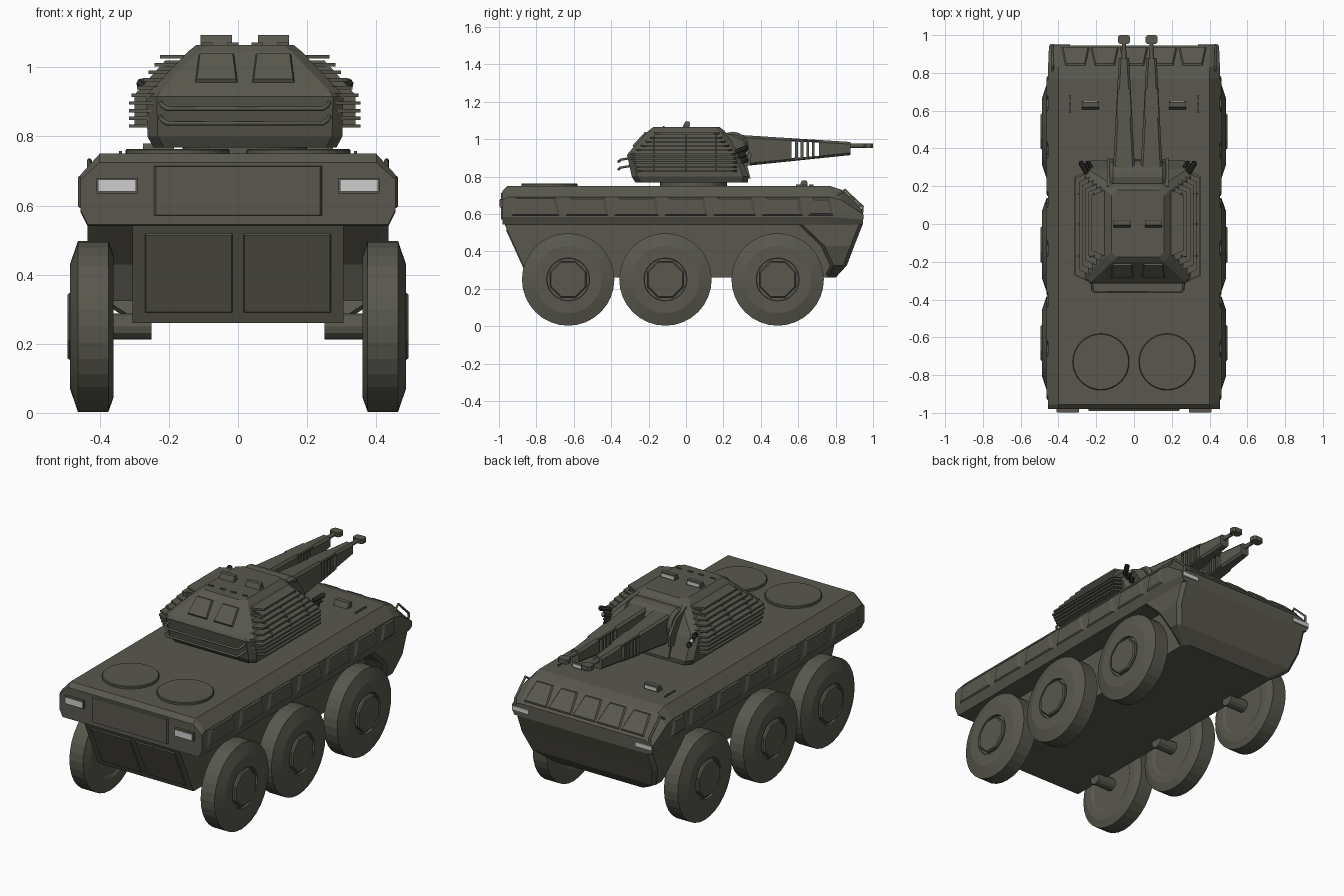
import bpy, bmesh
from math import cos, sin, pi
from mathutils import Vector

if "Cube" in bpy.data.objects:
    bpy.data.objects.remove(bpy.data.objects["Cube"])


def material(name, color):
    m = bpy.data.materials.new(name)
    m.use_nodes = True
    m.diffuse_color = (*color, 1)
    m.node_tree.nodes["Principled BSDF"].inputs["Base Color"].default_value = (*color, 1)
    return m


OLIVE = material("olive drab", (0.1, 0.097, 0.076))
LAMP = material("lamp grey", (0.62, 0.62, 0.62))
DARK = material("dark metal", (0.03, 0.03, 0.026))
SIDES = ((-1, "right"), (1, "left"))
TX = 0.02  # turret centre line


def loft(name, rings, mat=OLIVE):
    """Skin a row of equal-length point rings and cap both ends."""
    bm = bmesh.new()
    rows = [[bm.verts.new(p) for p in ring] for ring in rings]
    n = len(rows[0])
    for a, b in zip(rows, rows[1:]):
        for i in range(n):
            j = (i + 1) % n
            bm.faces.new((a[i], a[j], b[j], b[i]))
    bm.faces.new(rows[0])
    bm.faces.new(rows[-1])
    bmesh.ops.recalc_face_normals(bm, faces=bm.faces)
    mesh = bpy.data.meshes.new(name)
    bm.to_mesh(mesh)
    bm.free()
    mesh.materials.append(mat)
    ob = bpy.data.objects.new(name, mesh)
    bpy.context.collection.objects.link(ob)
    return ob


def rect_z(x0, x1, y0, y1, z, c=0.0):
    """Horizontal rectangle with cut corners."""
    if not c:
        return [(x0, y0, z), (x1, y0, z), (x1, y1, z), (x0, y1, z)]
    return [(x0 + c, y0, z), (x1 - c, y0, z), (x1, y0 + c, z), (x1, y1 - c, z),
            (x1 - c, y1, z), (x0 + c, y1, z), (x0, y1 - c, z), (x0, y0 + c, z)]


def box(name, x0, x1, y0, y1, z0, z1, mat=OLIVE):
    return loft(name, [rect_z(x0, x1, y0, y1, z) for z in (z0, z1)], mat)


def tube(name, start, end, radii, n=12, mat=OLIVE, phase=0.0):
    """Turned part along a line; radii is a list of (fraction, radius)."""
    a, b = Vector(start), Vector(end)
    q = (b - a).to_track_quat('Z', 'Y')
    rings = [[a.lerp(b, t) + q @ Vector((r * cos(2 * pi * i / n + phase), r * sin(2 * pi * i / n + phase), 0))
              for i in range(n)] for t, r in radii]
    return loft(name, rings, mat)


def rod(name, points, r):
    """Bent round bar through a few points."""
    cu = bpy.data.curves.new(name, 'CURVE')
    cu.dimensions = '3D'
    cu.bevel_depth, cu.bevel_resolution, cu.use_fill_caps = r, 1, True
    sp = cu.splines.new('POLY')
    sp.points.add(len(points) - 1)
    for p, co in zip(sp.points, points):
        p.co = (*co, 1)
    cu.materials.append(OLIVE)
    ob = bpy.data.objects.new(name, cu)
    bpy.context.collection.objects.link(ob)


def plate(name, corners, normal, h, inset=0.012):
    """Raised plate with sloping edges on four coplanar corners."""
    pts = [Vector(c) for c in corners]
    n = Vector(normal).normalized() * h
    mid = sum(pts, Vector()) / len(pts)
    top = [p + n + (mid - p).normalized() * inset for p in pts]
    return loft(name, [[p - n * 0.3 for p in pts], top])


# Upper hull: cross-section carried from the tail to the sloping nose
def section(y, half):
    return [(x, y, z) for x, z in half] + [(-x, y, z) for x, z in reversed(half)]


full = [(0.435, 0.54), (0.455, 0.585), (0.455, 0.69), (0.40, 0.75)]
loft("upper_hull", [
    section(-0.98, [(0.435, 0.545), (0.455, 0.585), (0.455, 0.675), (0.40, 0.725)]),
    section(-0.955, full), section(0.77, full),
    section(0.83, [(0.435, 0.54), (0.455, 0.58), (0.455, 0.675), (0.40, 0.73)]),
    section(0.945, [(0.435, 0.545), (0.45, 0.57), (0.45, 0.60), (0.40, 0.62)])])

# Lower hull tub and the wide nose ahead of the front wheels
tub = [(-0.97, 0.545), (-0.84, 0.26), (0.76, 0.26), (0.93, 0.545)]
loft("hull_tub", [[(x, y, z) for y, z in tub] for x in (-0.305, 0.305)])
loft("nose_lower", [rect_z(-w, w, y0, y1, z, 0.02) for w, y0, y1, z in
                    ((0.435, 0.60, 0.945, 0.545), (0.435, 0.72, 0.90, 0.43),
                     (0.40, 0.77, 0.86, 0.325), (0.30, 0.74, 0.80, 0.26))])

# Raised armour panels along the flanks and across the nose slope
edges = [-0.95, -0.66, -0.40, -0.13, 0.13, 0.39, 0.64, 0.80]
for s, side in SIDES:
    for a, b in zip(edges, edges[1:]):
        x = s * 0.455
        plate(f"{side}_flank_panel", [(x, a + .01, .59), (x, b - .01, .59), (x, b - .03, .69), (x, a + .03, .69)],
              (s, 0, 0), 0.008, 0.02)
for i in range(5):
    x0 = -0.385 + i * 0.155
    x1 = x0 + 0.15
    plate("nose_panel", [(x0, .935, .63), (x1, .935, .63), (x1 - .02, .838, .722), (x0 + .02, .838, .722)],
          (0, 0.11, 0.115), 0.008)

# Rear panel, lower rear doors and engine hatches
plate("rear_panel", [(-.245, -.98, .57), (.245, -.98, .57), (.245, -.98, .715), (-.245, -.98, .715)],
      (0, -1, 0), 0.01, 0.008)
for s, side in SIDES:
    rear = [(s * x, -0.97 + (0.545 - z) * 0.456, z) for x, z in ((.015, .29), (.27, .29), (.27, .52), (.015, .52))]
    plate(f"{side}_rear_door", rear, (0, -0.285, -0.13), 0.006, 0.006)
    tube(f"{side}_engine_hatch", (s * .175, -.73, .745), (s * .175, -.73, .764), [(0, .15), (.8, .15), (1, .146)], 32)
    # Lights at both ends
    xs = sorted((s * 0.29, s * 0.41))
    box(f"{side}_tail_lamp_frame", xs[0], xs[1], -0.995, -0.97, 0.635, 0.68)
    box(f"{side}_tail_lamp", xs[0] + .005, xs[1] - .005, -1.0, -0.99, 0.64, 0.675, LAMP)
    xs = sorted((s * 0.34, s * 0.445))
    box(f"{side}_head_lamp", xs[0], xs[1], 0.925, 0.952, 0.572, 0.597, LAMP)
    rod(f"{side}_lamp_guard", [(s * .43, .81, .70), (s * .43, .85, .73), (s * .43, .945, .64), (s * .43, .94, .59)], 0.007)
    # Driver periscopes and deck clips
    xs = sorted((s * 0.185, s * 0.275))
    loft(f"{side}_driver_periscope", [rect_z(xs[0], xs[1], .605, .65, .745), rect_z(xs[0], xs[1], .62, .645, .78)])
    box(f"{side}_periscope_glass", xs[0] + .008, xs[1] - .008, .644, .65, .755, .772, LAMP)
    for y in (0.6, 0.635, 0.67):
        box(f"{side}_deck_clip", s * .34 - .004, s * .34 + .004, y - .012, y + .012, .745, .758)

# Six wheels with eight-sided hubs and axles
for s, side in SIDES:
    for y, place in ((-0.63, "rear"), (-0.11, "middle"), (0.49, "front")):
        name = f"{side}_{place}"
        c = lambda x: (s * x, y, 0.25)
        tube(name + "_tyre", c(.36), c(.486),
             [(.06, .12), (.06, .15), (0, .165), (0, .205), (.12, .247), (.82, .247), (1, .18), (1, .115), (.9, .113)], 32)
        tube(name + "_hub", c(.40), c(.494), [(0, .105), (.93, .105), (1, .098)], 8, OLIVE, pi / 8)
        tube(name + "_axle", c(.25), c(.38), [(0, .037), (1, .037)], 12)

# Turret shell on its ring
tube("turret_ring", (TX, 0.04, 0.74), (TX, 0.04, 0.79), [(0, .18), (1, .18)], 32)
shell = [(0.265, -0.27, 0.33, 0.768), (0.282, -0.29, 0.335, 0.80), (0.285, -0.315, 0.29, 0.915),
         (0.275, -0.305, 0.28, 0.93), (0.165, -0.20, 0.205, 1.045), (0.14, -0.175, 0.18, 1.065)]
loft("turret_shell", [rect_z(TX - w, TX + w, a, b, z, 0.03) for w, a, b, z in shell])

# Slat armour: thin shelves that follow the shell on both flanks
for i in range(10):
    z = 0.83 + i * 0.0222
    up = max(0, (z - 0.91) / 0.12)
    reach = 0.335 - 0.09 * up
    y0 = -0.31 + 0.14 * up if up else -0.27 - (z - 0.83) * 0.5
    y1 = 0.28 - 0.10 * up
    for s, side in SIDES:
        inner, outer = TX + s * (reach - 0.07), TX + s * reach
        ring = lambda h: [(inner, y0, h), (outer, y0 + .03, h), (outer, y1 - .03, h), (inner, y1, h)]
        loft(f"{side}_turret_slat", [ring(z - 0.005), ring(z + 0.005)])
for s, side in SIDES:
    for y in (-0.17, 0.0, 0.16):
        xs = [TX + s * d for d in (0.27, 0.32, 0.32, 0.23, 0.18)]
        pts = list(zip(xs, (0.83, 0.83, 0.92, 1.02, 1.02)))
        loft(f"{side}_slat_bracket", [[(x, yy, z) for x, z in pts] for yy in (y - .005, y + .005)])

# Turret rear hatches, roof sights and hand rails
for s, side in SIDES:
    x0, x1 = TX + s * 0.02, TX + s * 0.145
    slope = lambda z: -0.305 + (z - 0.93) * 0.913
    plate(f"{side}_turret_hatch", [(x0, slope(.955), .955), (x1, slope(.955), .955), (x1 - s * .01, slope(1.037), 1.037),
                                   (x0 + s * .01, slope(1.037), 1.037)], (0, -0.115, 0.105), 0.01, 0.008)
    xs = sorted((TX + s * 0.038, TX + s * 0.128))
    loft(f"{side}_roof_sight", [rect_z(xs[0], xs[1], -.02, .02, 1.06), rect_z(xs[0], xs[1], -.005, .018, 1.094)])
    box(f"{side}_sight_glass", xs[0] + .008, xs[1] - .008, .016, .022, 1.07, 1.088, LAMP)
    for d in (0.035, 0.11):
        box(f"{side}_roof_rib", TX + s * d - .016, TX + s * d + .016, -.122, -.115, 1.06, 1.071)
for z in (0.838, 0.88):
    rod("turret_rear_rail", [(TX - .245, -.29, z + .02), (TX - .24, -.35, z + .01), (TX - .225, -.36, z),
                             (TX + .225, -.36, z), (TX + .24, -.35, z + .01), (TX + .245, -.29, z + .02)], 0.007)

# Mantlet and smoke launchers
tube("mantlet_drum", (TX - .15, .25, .955), (TX + .15, .25, .955), [(0, .07), (.06, .085), (.94, .085), (1, .07)], 16)
loft("mantlet_apron", [rect_z(TX - .15, TX + .15, .15, .345, .79), rect_z(TX - .15, TX + .15, .15, .31, .93)])
for s, side in SIDES:
    x = TX + s * 0.155
    loft(f"{side}_mantlet_cheek", [[(x + d, y, z) for y, z in ((.18, .85), (.345, .86), (.35, .92), (.29, 1.0), (.20, 1.04))]
                                   for d in (-.008, .008)])
    for i in range(3):
        a = Vector((TX + s * (0.235 + i * 0.018), 0.27, 0.87 + i * 0.032))
        d = Vector((s * 0.03, 0.055, 0.02))
        tube(f"{side}_smoke_tube", a, a + d, [(0, .013), (1, .015)], 8, DARK)
        tube(f"{side}_smoke_cap", a + d, a + d * 1.1, [(0, .011), (1, .009)], 8, LAMP if i == 1 else DARK)

# Twin tapering guns with open cooling slots


def gun_ring(x, y, low=0.0, high=1.0):
    t = (y - 0.25) / 0.63
    w, z0, z1 = 0.06 - 0.033 * t, 0.85 + 0.065 * t, 1.025 - 0.04 * t
    h = z1 - z0
    z0, z1 = z0 + low * h, z0 + high * h
    c = min(0.012, (z1 - z0) * 0.3)
    return [(x - w, y, z0 + c), (x - w + c, y, z0), (x + w - c, y, z0), (x + w, y, z0 + c),
            (x + w, y, z1 - c), (x + w - c, y, z1), (x - w + c, y, z1), (x - w, y, z1 - c)]


for s, side in SIDES:
    x = TX + s * 0.073
    parts = [("breech", .22, .565, 0, 1), ("jacket", .71, .88, 0, 1),
             ("lower_strip", .56, .715, 0, .14), ("upper_strip", .56, .715, .86, 1)]
    parts += [("slot_rib", .583 + i * .03, .598 + i * .03, 0, 1) for i in range(4)]
    for part, y0, y1, low, high in parts:
        loft(f"{side}_gun_{part}", [gun_ring(x, y0, low, high), gun_ring(x, y1, low, high)])
    tube(f"{side}_gun_barrel", (x, .87, .965), (x, .96, .965), [(0, .013), (1, .011)], 12)
    loft(f"{side}_muzzle_brake", [rect_z(x - .032, x + .032, .953, 1.0, z, .01) for z in (.952, .978)])
